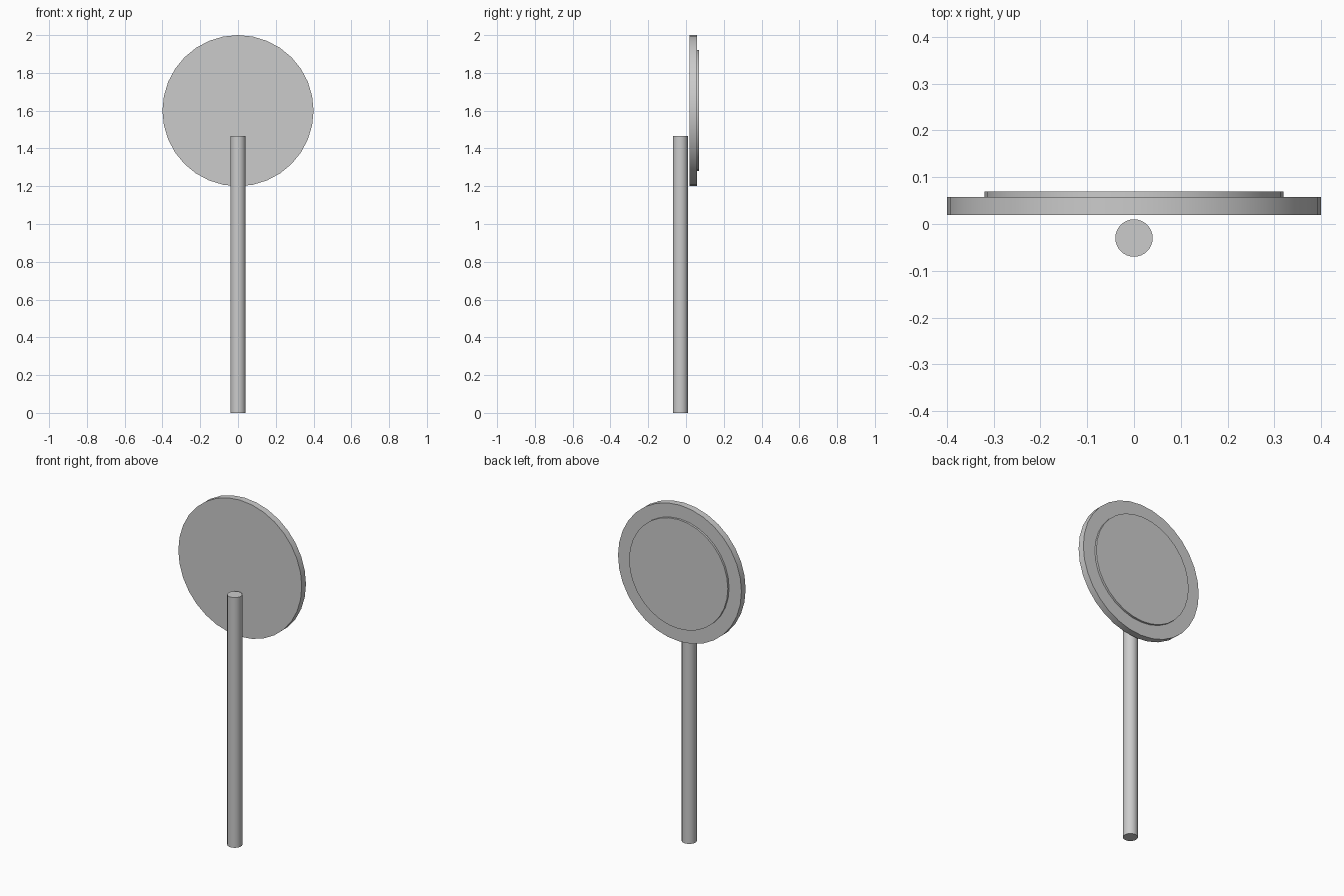
import bpy
import math

if "Cube" in bpy.data.objects:
    bpy.data.objects.remove(bpy.data.objects["Cube"])


def cylinder(name, radius, depth, location, facing_y=False):
    rot = (math.pi / 2, 0, 0) if facing_y else (0, 0, 0)
    bpy.ops.mesh.primitive_cylinder_add(
        vertices=32, radius=radius, depth=depth, location=location, rotation=rot)
    obj = bpy.context.object
    obj.name = name
    bpy.ops.object.shade_smooth_by_angle(angle=math.radians(30))
    return obj


def disc(name, radius, y0, y1):
    return cylinder(name, radius, y1 - y0, (0, (y0 + y1) / 2, 1.6), True)


# Upright pole, standing just in front of the disc
cylinder("pole", 0.04, 1.466, (0, -0.03, 0.733))

# Round sign board and the raised plate on its back face
disc("sign_disc", 0.40, 0.019, 0.058)
disc("raised_plate", 0.32, 0.056, 0.07)
